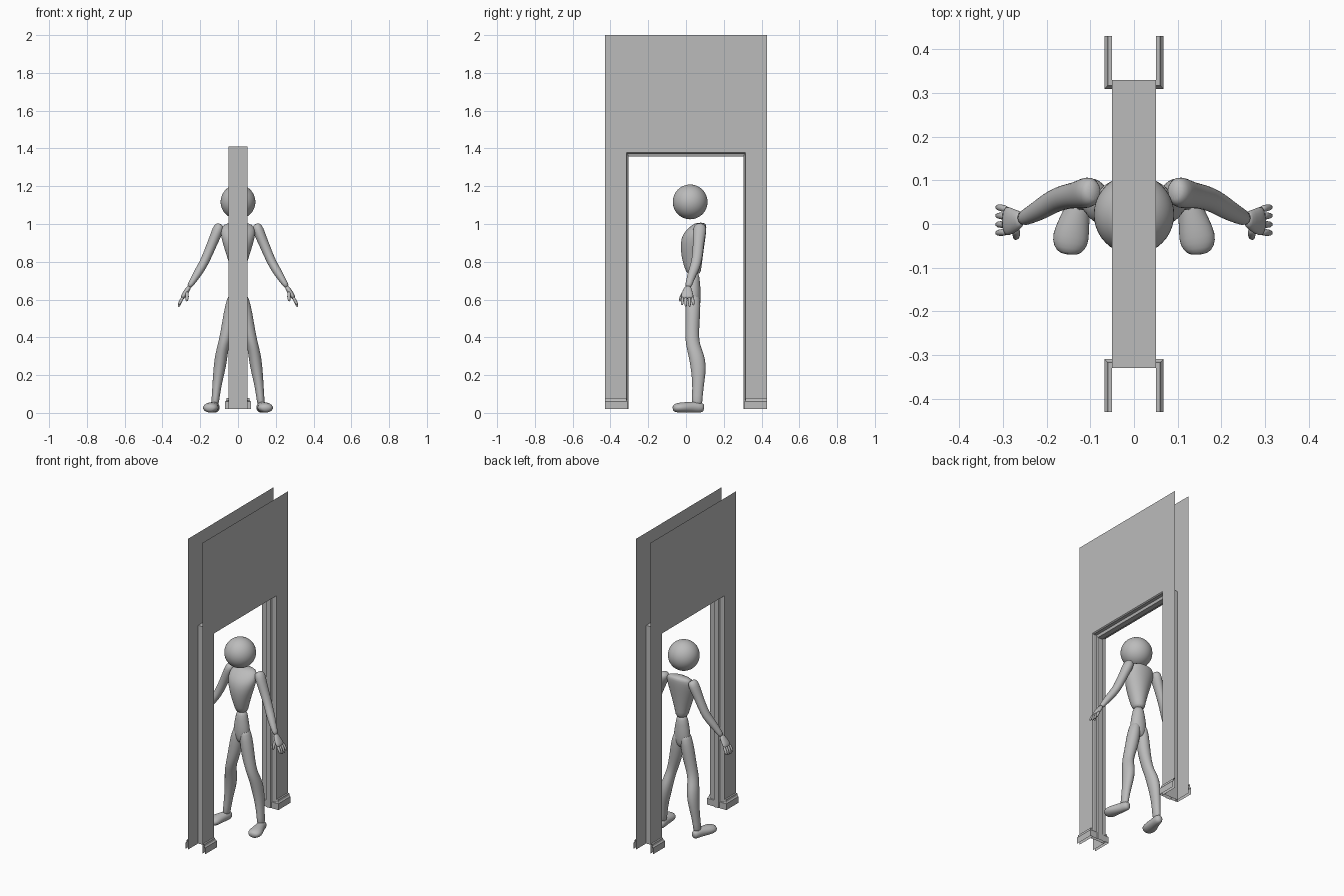
import bpy, bmesh, math
from mathutils import Vector as V

if "Cube" in bpy.data.objects:
    bpy.data.objects.remove(bpy.data.objects["Cube"])

grey = bpy.data.materials.new("plain grey")
grey.diffuse_color = (0.5, 0.5, 0.5, 1)
grey.use_nodes = True
grey.node_tree.nodes["Principled BSDF"].inputs["Base Color"].default_value = grey.diffuse_color


def finish(name, bm, smooth=False, mirror=None, subsurf=0, normals=True):
    if normals:
        bmesh.ops.recalc_face_normals(bm, faces=bm.faces)
    me = bpy.data.meshes.new(name)
    bm.to_mesh(me)
    bm.free()
    ob = bpy.data.objects.new(name, me)
    bpy.context.collection.objects.link(ob)
    me.materials.append(grey)
    if smooth:
        for p in me.polygons:
            p.use_smooth = True
    if mirror is not None:
        m = ob.modifiers.new("mirror", 'MIRROR')
        m.use_axis = [i == mirror for i in range(3)]
    if subsurf:
        s = ob.modifiers.new("smooth", 'SUBSURF')
        s.levels = s.render_levels = subsurf
    return ob


def bridge(bm, rings, closed=True):
    n = len(rings[0])
    for a, b in zip(rings, rings[1:]):
        for i in range(n if closed else n - 1):
            j = (i + 1) % n
            bm.faces.new((a[i], a[j], b[j], b[i]))


def tube(bm, stations, ref=(0, 1, 0), flat=False, n=14):
    """Loft ellipses; each station is x, y, z, radius across, radius along ref."""
    pts = [V(s[:3]) for s in stations]
    rings = []
    for i, s in enumerate(stations):
        t = pts[min(i + 1, len(pts) - 1)] - pts[max(i - 1, 0)]
        t = V((0, 0, 1)) if flat else t.normalized()
        b = V(ref)
        b = (b - t * b.dot(t)).normalized()
        a = b.cross(t)
        rings.append([bm.verts.new(pts[i] + a * s[3] * math.cos(k * math.tau / n)
                                   + b * s[4] * math.sin(k * math.tau / n)) for k in range(n)])
    bridge(bm, rings)
    bm.faces.new(rings[0])
    bm.faces.new(rings[-1])


def body_part(name, chains, mirror=0, **kw):
    bm = bmesh.new()
    for c in chains:
        tube(bm, c, **kw)
    return finish(name, bm, True, mirror, 1)


# Wall: two open sheets with a doorway cut out
bm = bmesh.new()
outline = [(-.43, .02), (-.33, .02), (-.33, 1.41), (.33, 1.41), (.33, .02), (.43, .02), (.43, 2), (-.43, 2)]
for x in (.05, -.05):
    vs = [bm.verts.new((x, y, z)) for y, z in outline]
    bm.faces.new(vs if x > 0 else vs[::-1])
finish("wall_sheets", bm, normals=False)

# Door frame: stepped profile swept up, across and down the doorway
bm = bmesh.new()
half = [(.05, 0), (.05, .6), (.043, .7), (.022, .7), (.017, 1)]
profile = half + [(-x, d) for x, d in half[::-1]]
rings = []
for y, z in ((-.33, .02), (-.33, 1.41), (.33, 1.41), (.33, .02)):
    s = 1 if y < 0 else -1
    rings.append([bm.verts.new((x, y + s * d * .026, z - (d * .052 if z > 1 else 0))) for x, d in profile])
bridge(bm, rings)
finish("door_frame", bm)

# Baseboard: moulding wrapped round each wall end
bm = bmesh.new()
rings = []
for sx, ends in ((1, True), (1, False), (-1, False), (-1, True)):
    rings.append([bm.verts.new((sx * (.05 + o), .43 if ends else .327 - o, z))
                  for o, z in ((.018, .02), (.018, .06), (.012, .067), (.01, .08), (0, .08))])
bridge(bm, rings, closed=False)
finish("baseboards", bm, mirror=1)

# Head
bm = bmesh.new()
bmesh.ops.create_uvsphere(bm, u_segments=40, v_segments=24, radius=.092)
bmesh.ops.translate(bm, verts=bm.verts, vec=(0, .022, 1.117))
finish("head", bm, True)

# Torso and pelvis
body_part("torso", [[
    (0, .042, .73, .034, .036), (0, .036, .77, .041, .046), (0, .032, .83, .06, .058),
    (0, .034, .9, .083, .066), (0, .045, .95, .094, .062), (0, .064, .985, .088, .045),
    (0, .078, 1.008, .06, .028)]], mirror=None, flat=True, n=18)
body_part("pelvis", [[
    (0, .04, .75, .03, .03), (0, .038, .69, .04, .037), (0, .038, .63, .053, .042),
    (0, .038, .58, .053, .04), (0, .038, .54, .03, .03)]], mirror=None, flat=True)

# Legs
body_part("legs", [[
    (.022, .038, .64, .025, .034), (.032, .037, .57, .038, .042), (.045, .034, .48, .04, .039),
    (.063, .032, .41, .034, .037), (.077, .036, .36, .031, .038), (.088, .054, .31, .034, .043),
    (.096, .066, .245, .034, .043), (.108, .066, .17, .027, .033), (.118, .06, .09, .021, .028),
    (.123, .058, .03, .022, .03)]], flat=True)

# Feet
body_part("feet", [[
    (.117, .096, .026, .014, .018), (.12, .08, .028, .026, .028), (.126, .045, .03, .028, .03),
    (.137, .005, .029, .036, .029), (.145, -.03, .028, .044, .028), (.148, -.055, .026, .038, .024),
    (.15, -.071, .024, .02, .014)]], ref=(0, 0, 1))

# Arms with rounded shoulders
body_part("arms", [[
    (.092, .075, 1.0, .016, .02), (.1, .074, .985, .03, .036), (.114, .07, .95, .03, .036),
    (.135, .066, .9, .027, .03), (.158, .062, .845, .026, .029), (.182, .054, .79, .024, .028),
    (.21, .036, .745, .024, .026), (.238, .02, .7, .018, .02), (.262, .01, .662, .014, .018)]])

# Hands: palm, four fingers and a thumb
palm = [(.255, .012, .672, .013, .017), (.27, .008, .648, .014, .026), (.287, .006, .622, .014, .036),
        (.297, .007, .604, .011, .035)]
digits = [[(.29, y, .615, .009, .009), (.306, y * 1.1, .588, .009, .0085), (.315, y * 1.15, .565 + d, .006, .006)]
          for y, d in ((-.018, .004), (-.001, -.006), (.017, -.006), (.034, .003))]
thumb = [(.272, -.008, .645, .01, .01), (.268, -.026, .615, .01, .01), (.272, -.033, .588, .006, .006)]
body_part("hands", [palm, thumb] + digits, n=10)
